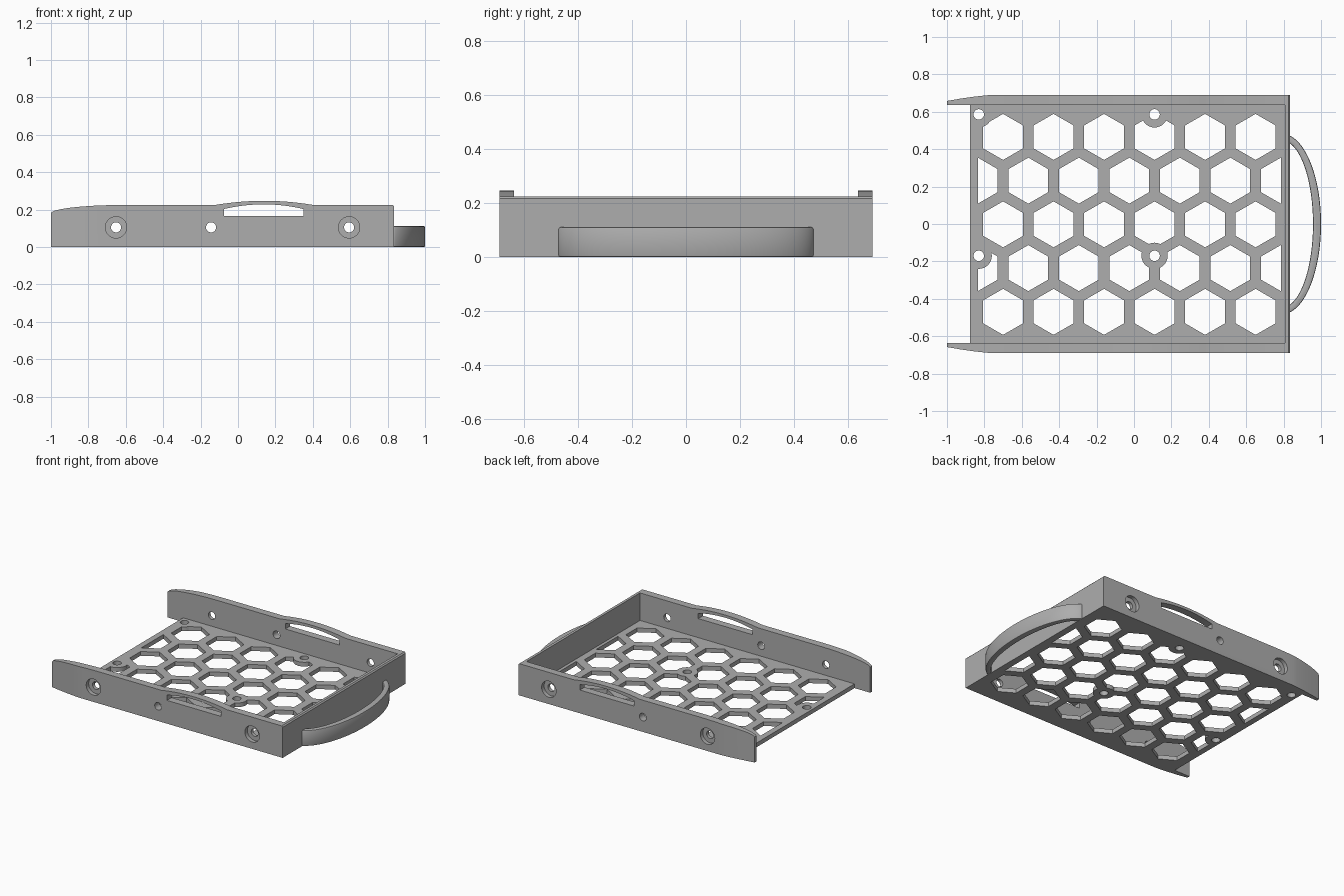
import bpy, bmesh, math
from mathutils import Vector

cube = bpy.data.objects.get("Cube")
if cube:
    bpy.data.objects.remove(cube, do_unlink=True)

grey = bpy.data.materials.new("plain grey")
grey.use_nodes = True
COLOUR = (0.42, 0.42, 0.42, 1)
grey.diffuse_color = COLOUR
grey.node_tree.nodes["Principled BSDF"].inputs["Base Color"].default_value = COLOUR


def prisms(name, outlines, lo, hi, axis="z"):
    """Extrude flat outlines along z, or x-z outlines along y."""
    bm = bmesh.new()
    for pts in outlines:
        rings = []
        for h in (lo, hi):
            rings.append([bm.verts.new((a, b, h) if axis == "z" else (a, h, b)) for a, b in pts])
        bm.faces.new(rings[0])
        bm.faces.new(rings[1])
        n = len(pts)
        for i in range(n):
            j = (i + 1) % n
            bm.faces.new((rings[0][i], rings[0][j], rings[1][j], rings[1][i]))
    bmesh.ops.recalc_face_normals(bm, faces=bm.faces)
    mesh = bpy.data.meshes.new(name)
    bm.to_mesh(mesh)
    bm.free()
    mesh.materials.append(grey)
    ob = bpy.data.objects.new(name, mesh)
    bpy.context.collection.objects.link(ob)
    return ob


def boolean(ob, cutter, operation="DIFFERENCE"):
    mod = ob.modifiers.new("cut", "BOOLEAN")
    mod.operation, mod.object, mod.solver = operation, cutter, "EXACT"
    apply(ob)
    bpy.data.objects.remove(cutter, do_unlink=True)


def apply(ob):
    deps = bpy.context.evaluated_depsgraph_get()
    mesh = bpy.data.meshes.new_from_object(ob.evaluated_get(deps))
    ob.modifiers.clear()
    ob.data = mesh


def soften(ob, width):
    mod = ob.modifiers.new("soft edges", "BEVEL")
    mod.width, mod.segments, mod.limit_method = width, 2, "ANGLE"
    mod.angle_limit = math.radians(50)
    apply(ob)


def smooth(ob):
    bpy.ops.object.select_all(action="DESELECT")
    ob.select_set(True)
    bpy.context.view_layer.objects.active = ob
    bpy.ops.object.shade_smooth_by_angle(angle=math.radians(30))


def circle(x, y, r, n=32):
    return [(x + r * math.cos(math.tau * i / n), y + r * math.sin(math.tau * i / n)) for i in range(n)]


def box(x0, x1, y0, y1):
    return [(x0, y0), (x1, y0), (x1, y1), (x0, y1)]


def arc(x0, x1, z_end, z_mid, n=24):
    """Shallow parabolic arch from x0 to x1."""
    return [(x0 + (x1 - x0) * i / n, z_end + (z_mid - z_end) * (1 - (2 * i / n - 1) ** 2))
            for i in range(n + 1)]


FLOOR, HEIGHT, INNER, OUTER, FRONT = 0.03, 0.225, 0.637, 0.69, 0.834

# Honeycomb floor: pointed hexagons, with solid pads kept round the screw holes
PITCH, RADIUS = 0.27, 0.123
hexes = []
for row in range(5):
    cy = (2 - row) * PITCH * math.sqrt(3) / 2 - 0.002
    odd = row % 2
    for col in range(6 + odd):
        cx = -0.70 + PITCH * (col - odd / 2)
        pts = [(cx + RADIUS * math.sin(math.tau * k / 6), cy + RADIUS * math.cos(math.tau * k / 6))
               for k in range(6)]
        if odd and col == 0:
            pts = [p for p in pts if p[0] > cx - 0.01]
        if odd and col == 6:
            pts = [p for p in pts if p[0] < cx + 0.01]
        hexes.append(pts)
screws = [(x, y) for x in (-0.83, 0.11) for y in (0.586, -0.17)]
floor = prisms("honeycomb_floor", [box(-0.877, 0.807, -INNER, INNER)], 0, FLOOR)
openings = prisms("openings", hexes, -0.1, 0.1)
boolean(openings, prisms("pads", [circle(x, y, 0.07) for x, y in screws], -0.2, 0.2))
boolean(floor, openings)
boolean(floor, prisms("screw_holes", [circle(x, y, 0.028) for x, y in screws], -0.1, 0.1))
smooth(floor)

# Side walls: arched clip over a slot, drooping tapered tail, countersunk holes
nose = [(-1 + 0.4 * (1 - math.cos(t * math.pi / 20)), 0.18 + 0.045 * math.sin(t * math.pi / 20))
        for t in range(11)]
side = ([(-1, 0)] + nose + arc(-0.12, 0.40, HEIGHT, 0.247)
        + [(FRONT - 0.008, HEIGHT), (FRONT, HEIGHT - 0.008), (FRONT, 0)])
slot = [(0.35, 0.165), (-0.075, 0.165)] + arc(-0.075, 0.35, 0.203, 0.228)
for label, s in (("left", 1), ("right", -1)):
    wall = prisms(label + "_side_wall", [side], s * INNER, s * OUTER, "y")
    plan = [(-1.1, 0.55), (-1.1, 0.645), (-1, 0.658), (-0.93, 0.67), (-0.86, 0.68),
            (-0.79, 0.688), (-0.73, 0.692), (-0.73, 0.8), (1.1, 0.8), (1.1, 0.55)]
    boolean(wall, prisms("taper", [[(x, s * y) for x, y in plan]], -0.1, 0.5), "INTERSECT")
    boolean(wall, prisms("slot", [slot], s * 0.5, s * 0.8, "y"))
    holes = [circle(x, 0.105, 0.027) for x in (-0.652, -0.144, 0.594)]
    boolean(wall, prisms("holes", holes, s * 0.5, s * 0.8, "y"))
    sinks = [circle(x, 0.105, 0.057) for x in (-0.652, 0.594)]
    boolean(wall, prisms("sinks", sinks, s * 0.662, s * 0.8, "y"))
    smooth(wall)

# End wall closing the tray
end = [(0.807, 0), (FRONT, 0), (FRONT, HEIGHT - 0.008), (FRONT - 0.008, HEIGHT), (0.807, HEIGHT)]
prisms("end_wall", [end], -INNER, INNER, "y")

# Bowed pull handle
def bow(a, b, n=48):
    start = math.asin((FRONT - 0.004 - 0.79) / a)
    angles = [start + (math.pi - 2 * start) * i / n for i in range(n + 1)]
    return [(0.79 + a * math.sin(t), -b * math.cos(t)) for t in angles]

handle = prisms("pull_handle", [bow(0.21, 0.483) + bow(0.167, 0.447)[::-1]], 0, 0.112)
soften(handle, 0.007)
smooth(handle)
